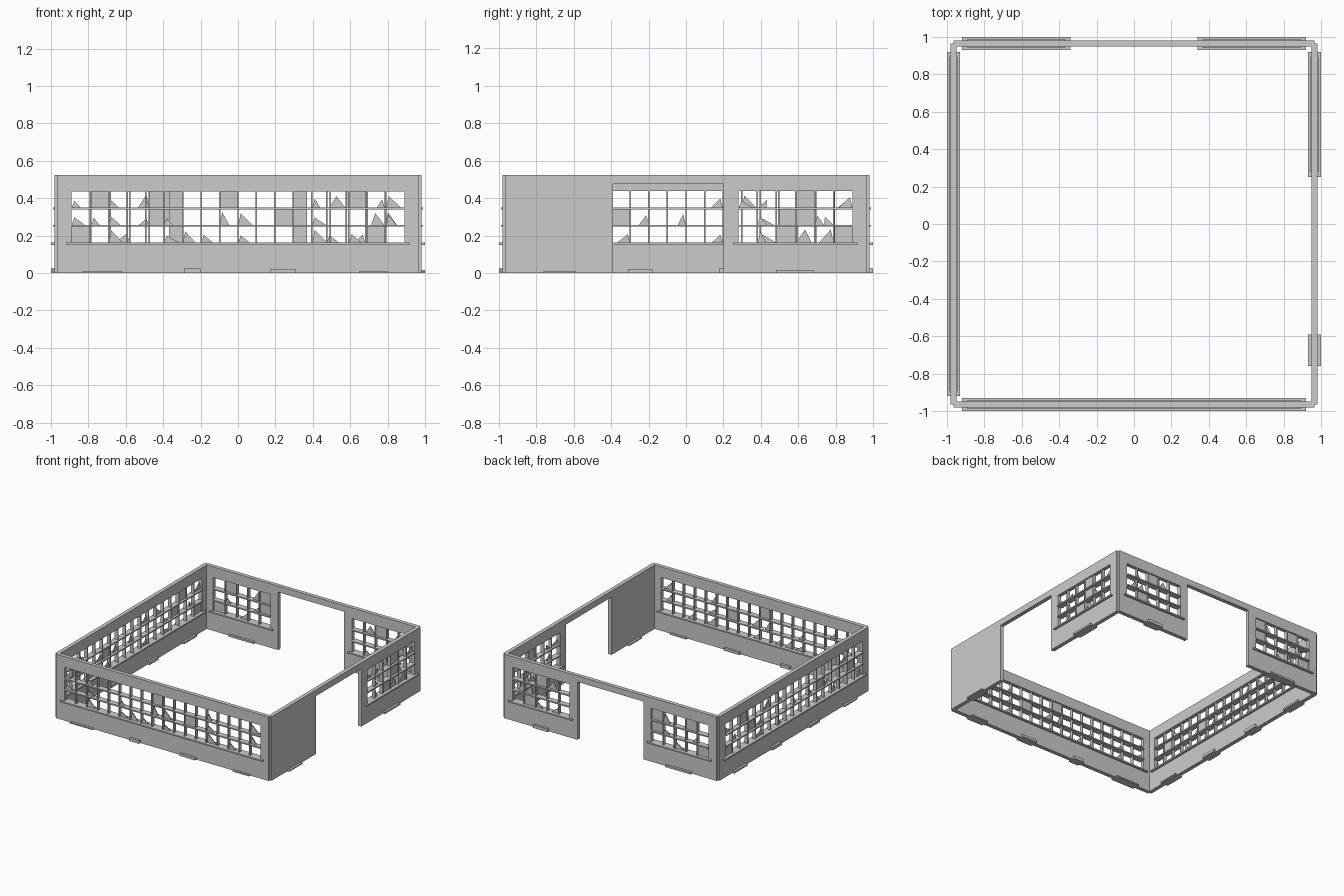
import bpy, bmesh, math, random
from mathutils import Matrix

random.seed(4)
if "Cube" in bpy.data.objects:
    bpy.data.objects.remove(bpy.data.objects["Cube"])

grey = bpy.data.materials.new("concrete grey")
grey.use_nodes = True
colour = (0.6, 0.6, 0.6, 1)
grey.diffuse_color = colour
grey.node_tree.nodes["Principled BSDF"].inputs["Base Color"].default_value = colour

REACH, HEIGHT, HALF = 0.965, 0.525, 0.016
SILL, HEAD, ROWS = 0.16, 0.437, 3


def finish(bm, name, turn):
    """Turn a part drawn along the front wall into its place on any side."""
    bmesh.ops.recalc_face_normals(bm, faces=bm.faces)
    mesh = bpy.data.meshes.new(name)
    bm.to_mesh(mesh)
    bm.free()
    mesh.materials.append(grey)
    obj = bpy.data.objects.new(name, mesh)
    obj.matrix_world = Matrix.Rotation(turn, 4, "Z") @ Matrix.Translation((0, -REACH, 0))
    bpy.context.collection.objects.link(obj)


def box(bm, u0, u1, z0, z1, half):
    place = Matrix.Translation(((u0 + u1) / 2, 0, (z0 + z1) / 2))
    size = Matrix.Diagonal((u1 - u0, 2 * half, z1 - z0, 1))
    bmesh.ops.create_cube(bm, size=1, matrix=place @ size)


def prism(bm, points, half):
    """Extrude an upright polygon through the wall's depth."""
    face = bm.faces.new([bm.verts.new((u, -half, z)) for u, z in points])
    out = bmesh.ops.extrude_face_region(bm, geom=[face])
    moved = [v for v in out["geom"] if isinstance(v, bmesh.types.BMVert)]
    bmesh.ops.translate(bm, vec=(0, 2 * half, 0), verts=moved)


def wall_slab(name, turn, holes):
    """Wall sheet with rectangular openings, given thickness."""
    us = sorted({-REACH, REACH} | {h[0] for h in holes} | {h[1] for h in holes})
    zs = sorted({0, HEIGHT} | {h[2] for h in holes} | {h[3] for h in holes})
    bm = bmesh.new()
    grid = {(u, z): bm.verts.new((u, -HALF, z)) for u in us for z in zs}
    for a, b in zip(us, us[1:]):
        for c, d in zip(zs, zs[1:]):
            u, z = (a + b) / 2, (c + d) / 2
            if not any(h[0] < u < h[1] and h[2] < z < h[3] for h in holes):
                bm.faces.new([grid[a, c], grid[b, c], grid[b, d], grid[a, d]])
    bmesh.ops.delete(bm, geom=[v for v in bm.verts if not v.link_faces], context="VERTS")
    out = bmesh.ops.extrude_face_region(bm, geom=bm.faces[:])
    moved = [v for v in out["geom"] if isinstance(v, bmesh.types.BMVert)]
    bmesh.ops.translate(bm, vec=(0, 2 * HALF, 0), verts=moved)
    finish(bm, name, turn)


def window(name, turn, u0, u1, panes):
    """Sill, glazing bars and the remaining glass; panes are listed top row first."""
    cols = len(panes[0])
    w, h = (u1 - u0) / cols, (HEAD - SILL) / ROWS
    bm = bmesh.new()
    box(bm, u0 - 0.03, u1 + 0.03, SILL - 0.009, SILL + 0.002, 0.034)
    finish(bm, name + "_sill", turn)

    bm = bmesh.new()
    for r in range(1, ROWS):
        box(bm, u0, u1, SILL + r * h - 0.005, SILL + r * h + 0.005, 0.024)
    for c in range(1, cols):
        box(bm, u0 + c * w - 0.004, u0 + c * w + 0.004, SILL, HEAD, 0.014)
    finish(bm, name + "_bars", turn)

    # F is a whole pane; l, r and c are shards at the left, right and centre
    bm = bmesh.new()
    for r, row in enumerate(panes):
        for c, kind in enumerate(row):
            if kind == ".":
                continue
            a, z = u0 + c * w, HEAD - (r + 1) * h
            if kind == "F":
                box(bm, a, a + w, z, z + h, 0.005)
                continue
            s, t = random.uniform(0.45, 0.9) * w, random.uniform(0.4, 0.8) * h
            left = a + w - s if kind == "r" else a
            peak = {"l": a + 0.15 * w, "r": a + 0.85 * w, "c": a + 0.5 * w}[kind]
            prism(bm, [(left, z), (left + s, z), (peak, z + t)], 0.004)
    finish(bm, name + "_glass", turn)


def rubble(name, turn, pieces):
    bm = bmesh.new()
    for u0, u1, top in pieces:
        box(bm, u0, u1, 0, top, 0.034)
    finish(bm, name, turn)


WIDE = (-0.89, 0.89)

# Front wall: one long window
front = 0
wall_slab("front_wall", front, [(*WIDE, SILL, HEAD)])
window("front_window", front, *WIDE, [
    "l.l.....F....l...l",
    "l.l..l..ll.F.l...l",
    "..l..lll.l...l.l.."])
rubble("front_rubble", front, [(-0.83, -0.62, 0.01), (-0.29, -0.2, 0.025),
                               (0.17, 0.31, 0.02), (0.65, 0.8, 0.01)])

# Wall at -x: one long window
side = -math.pi / 2
wall_slab("right_wall", side, [(*WIDE, SILL, HEAD)])
window("right_window", side, *WIDE, [
    "l.F..r.l.......r..",
    ".c.Fr....l.lFl..F.",
    "F...r..l....l.c..r"])
rubble("right_rubble", side, [(-0.8, -0.63, 0.015), (-0.3, -0.18, 0.025),
                              (0.18, 0.31, 0.022), (0.63, 0.8, 0.01)])

# Wall at +x: blank part, doorway and short window
door = math.pi / 2
wall_slab("left_wall", door, [(-0.39, 0.2, 0, 0.475), (0.28, 0.89, SILL, HEAD)])
window("left_window", door, 0.28, 0.89, ["lc.F.r", ".l.Fl.", ".lFcr."])
rubble("left_rubble", door, [(-0.76, -0.59, 0.01), (0.48, 0.68, 0.015)])

# Back wall: central doorway between two short windows
back = math.pi
wall_slab("back_wall", back, [(-0.3, 0.3, 0, 0.475), (-0.89, -0.37, SILL, HEAD),
                              (0.37, 0.89, SILL, HEAD)])
window("back_left_window", back, -0.89, -0.37, [".lFc.", "rc...", ".Flr."])
window("back_right_window", back, 0.37, 0.89, ["Fl.F.", "Fl.r.", "..l.F"])
rubble("back_rubble", back, [(-0.69, -0.56, 0.025), (0.51, 0.74, 0.015)])
